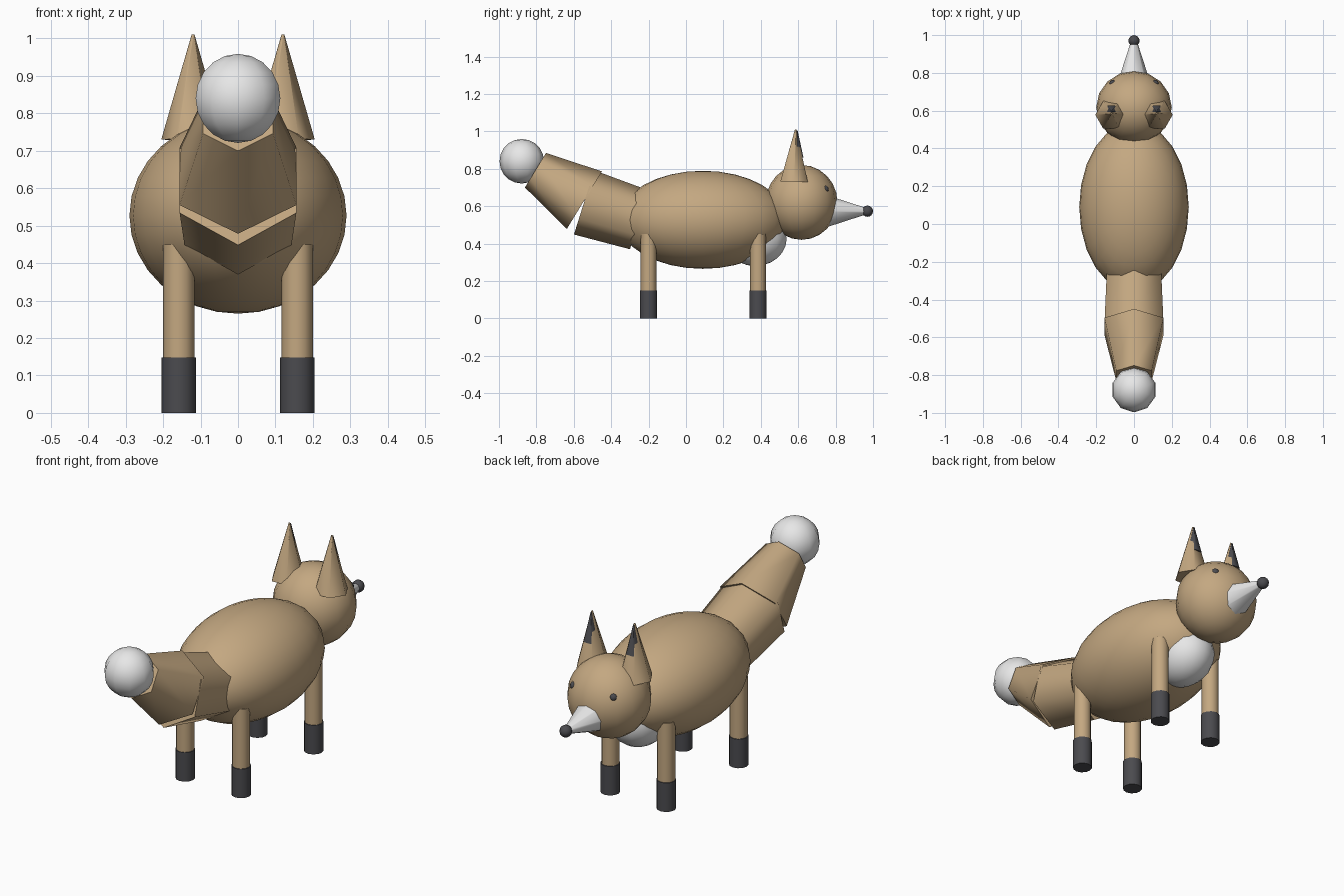
import bpy, bmesh, math
from mathutils import Vector, Matrix

if "Cube" in bpy.data.objects:
    bpy.data.objects.remove(bpy.data.objects["Cube"])


def material(name, rgb):
    m = bpy.data.materials.new(name)
    m.diffuse_color = (*rgb, 1)
    m.use_nodes = True
    m.node_tree.nodes["Principled BSDF"].inputs["Base Color"].default_value = m.diffuse_color
    return m


BROWN = material("tan fur", (0.55, 0.39, 0.22))
WHITE = material("white fur", (0.8, 0.8, 0.8))
DARK = material("dark fur", (0.07, 0.07, 0.078))


def finish(name, bm, mat, angle):
    bmesh.ops.recalc_face_normals(bm, faces=bm.faces)
    me = bpy.data.meshes.new(name)
    bm.to_mesh(me)
    bm.free()
    me.materials.append(mat)
    ob = bpy.data.objects.new(name, me)
    bpy.context.collection.objects.link(ob)
    bpy.ops.object.select_all(action='DESELECT')
    ob.select_set(True)
    bpy.context.view_layer.objects.active = ob
    bpy.ops.object.shade_smooth_by_angle(angle=math.radians(angle))
    return ob


def ball(name, centre, radii, mat, segs, rings):
    bm = bmesh.new()
    bmesh.ops.create_uvsphere(
        bm, u_segments=segs, v_segments=rings, radius=1,
        matrix=Matrix.Translation(centre) @ Matrix.Diagonal((*radii, 1)))
    return finish(name, bm, mat, 60)


def frustum(name, a, b, ra, rb, sides, mat, first=(0, 0, 1)):
    """Capped cone from a to b; the first corner points towards 'first'."""
    a, b = Vector(a), Vector(b)
    axis = (b - a).normalized()
    u = Vector(first)
    u = (u - axis * u.dot(axis)).normalized()
    v = axis.cross(u)
    bm = bmesh.new()
    rings = []
    for c, r in ((a, ra), (b, rb)):
        rings.append([bm.verts.new(c + r * (math.cos(t) * u + math.sin(t) * v))
                      for t in (2 * math.pi * i / sides for i in range(sides))])
    for i in range(sides):
        j = (i + 1) % sides
        bm.faces.new((rings[0][i], rings[0][j], rings[1][j], rings[1][i]))
    for ring in rings:
        bm.faces.new(ring)
    return finish(name, bm, mat, 65)


# Torso, chest patch and head
ball("body", (0, 0.09, 0.527), (0.29, 0.45, 0.262), BROWN, 24, 16)
ball("chest", (0, 0.37, 0.425), (0.14, 0.168, 0.145), WHITE, 16, 12)
ball("head", (0, 0.618, 0.62), (0.2, 0.192, 0.2), BROWN, 16, 12)

# Muzzle and nose
frustum("muzzle", (0, 0.72, 0.573), (0, 0.97, 0.573), 0.096, 0.015, 8, WHITE)
ball("nose", (0, 0.97, 0.573), (0.03, 0.03, 0.03), DARK, 10, 8)

# Tail: two hexagonal sections and a round tip
frustum("tail_base", (0, -0.25, 0.527), (0, -0.545, 0.62), 0.165, 0.18, 6, BROWN)
frustum("tail_middle", (0, -0.543, 0.632), (0, -0.805, 0.792), 0.18, 0.108, 6, BROWN)
ball("tail_tip", (0, -0.878, 0.84), (0.119, 0.119, 0.119), WHITE, 10, 10)

for side, s in (("left", -1), ("right", 1)):
    # Ears with dark tips, and eyes
    frustum(f"{side}_ear", (s * 0.12, 0.578, 0.73), (s * 0.12, 0.586, 1.01),
            0.085, 0.004, 6, BROWN, (1, 0, 0))
    frustum(f"{side}_ear_tip", (s * 0.12, 0.595, 0.86), (s * 0.12, 0.594, 1.005),
            0.038, 0.003, 6, DARK, (1, 0, 0))
    ball(f"{side}_eye", (s * 0.111, 0.743, 0.69), (0.02, 0.02, 0.02), DARK, 10, 8)
    # Legs with dark feet
    for end, y in (("back", -0.2), ("front", 0.385)):
        frustum(f"{end}_{side}_leg", (s * 0.158, y, 0.1), (s * 0.158, y, 0.45),
                0.042, 0.042, 12, BROWN, (1, 0, 0))
        frustum(f"{end}_{side}_foot", (s * 0.158, y, 0), (s * 0.158, y, 0.148),
                0.046, 0.046, 12, DARK, (1, 0, 0))
